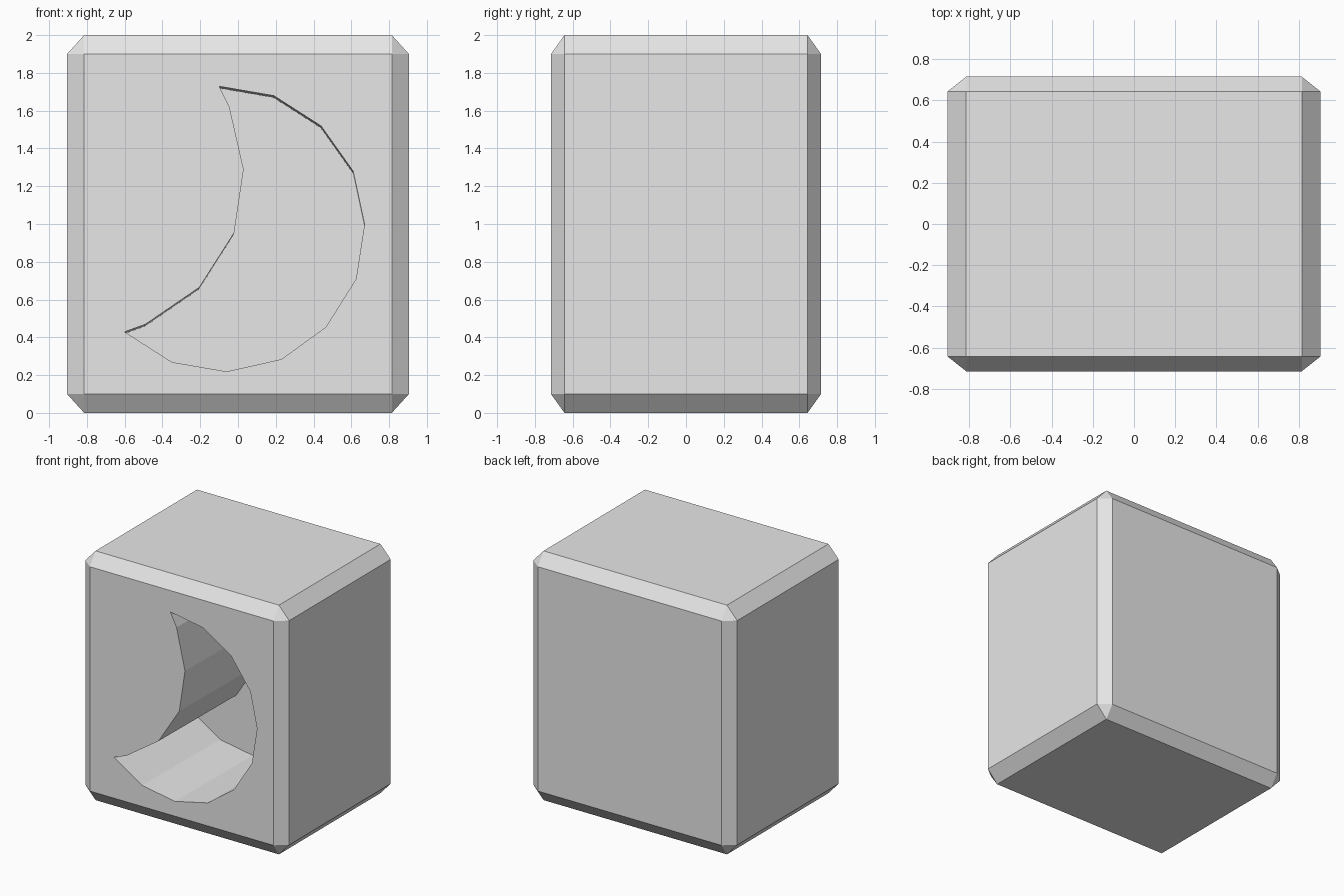
import bpy
import bmesh
from mathutils import Matrix, Vector

if "Cube" in bpy.data.objects:
    bpy.data.objects.remove(bpy.data.objects["Cube"])


def material(name, value):
    mat = bpy.data.materials.new(name)
    mat.use_nodes = True
    colour = (value, value, value, 1)
    mat.diffuse_color = colour
    mat.node_tree.nodes["Principled BSDF"].inputs["Base Color"].default_value = colour
    return mat


def add_object(name, bm, materials):
    bmesh.ops.recalc_face_normals(bm, faces=bm.faces)
    mesh = bpy.data.meshes.new(name)
    bm.to_mesh(mesh)
    bm.free()
    for mat in materials:
        mesh.materials.append(mat)
    obj = bpy.data.objects.new(name, mesh)
    bpy.context.collection.objects.link(obj)
    return obj


colours = [material("grey", 0.8), material("light_grey", 0.87)]

# Chamfered block: bevelled unit cube stretched to size
bm = bmesh.new()
bmesh.ops.create_cube(bm, size=1)
bmesh.ops.bevel(bm, geom=bm.edges[:], offset=0.05, segments=1, affect='EDGES')
bmesh.ops.transform(bm, verts=bm.verts,
                    matrix=Matrix.Translation((0, 0, 1)) @ Matrix.Diagonal((1.81, 1.43, 2, 1)))
block = add_object("block", bm, colours)

# Crescent cutter: outer arc from the top tip, then inner arc back up
crescent = [(-.10, 1.73), (.19, 1.68), (.44, 1.52), (.61, 1.28), (.67, 1.0), (.625, .71),
            (.465, .455), (.23, .285), (-.06, .22), (-.35, .27), (-.60, .43),
            (-.49, .47), (-.205, .665), (-.02, .955), (.03, 1.29), (-.045, 1.62)]
front, floor = -0.815, 0.275
bm = bmesh.new()
face = bm.faces.new([bm.verts.new((x, front, z)) for x, z in crescent])
extruded = bmesh.ops.extrude_face_region(bm, geom=[face], use_keep_orig=True)
far = [v for v in extruded["geom"] if isinstance(v, bmesh.types.BMVert)]
bmesh.ops.translate(bm, verts=far, vec=Vector((-0.002, floor - front, -0.011)))
for f in bm.faces:
    f.material_index = 1
cutter = add_object("crescent_cutter", bm, colours)
cutter.hide_render = True
cutter.hide_viewport = True

# Cut the crescent recess into the front
cut = block.modifiers.new("crescent_recess", 'BOOLEAN')
cut.operation = 'DIFFERENCE'
cut.solver = 'EXACT'
cut.object = cutter
